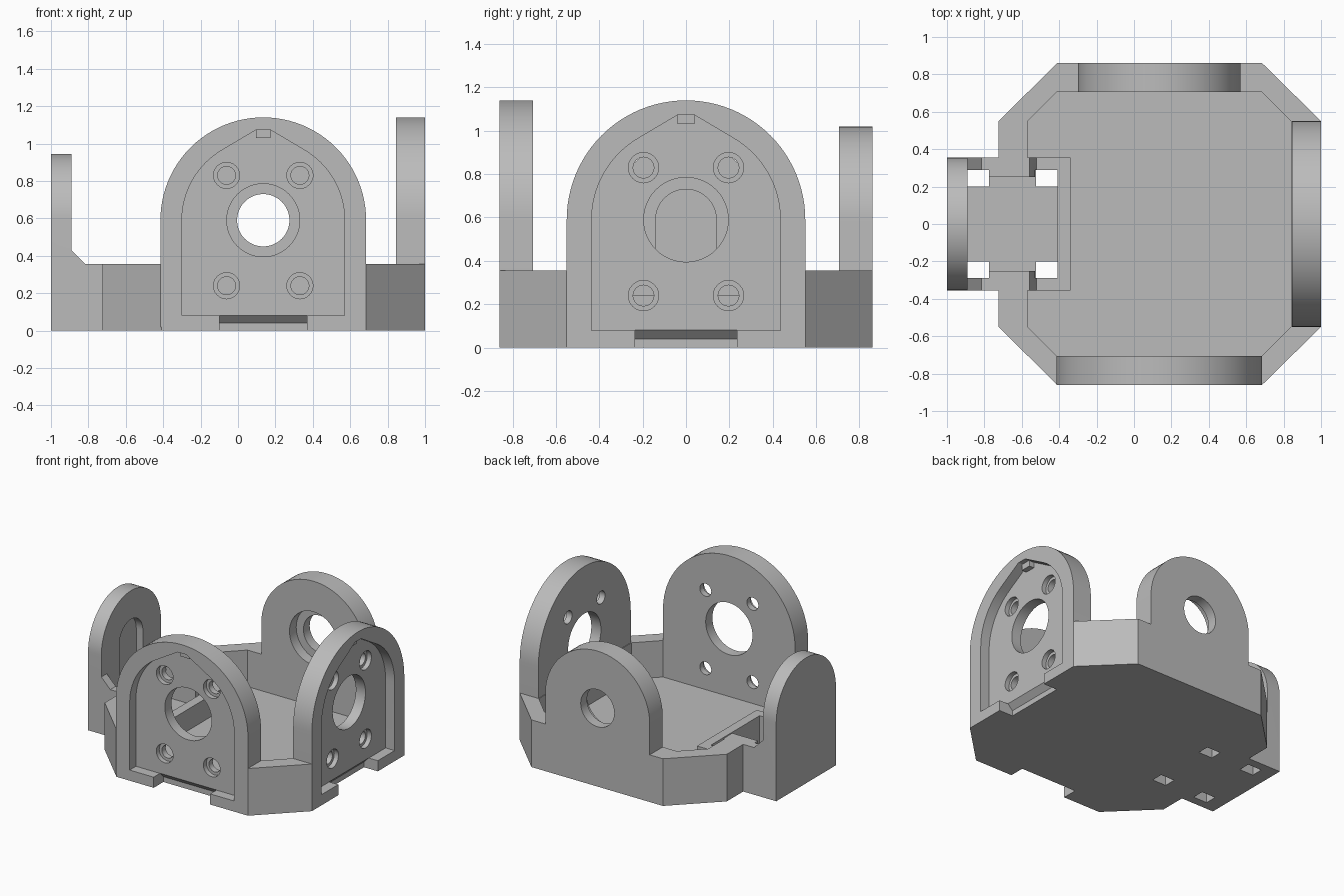
import bpy, bmesh, math

if "Cube" in bpy.data.objects:
    bpy.data.objects.remove(bpy.data.objects["Cube"])

grey = bpy.data.materials.new("plain_grey")
grey.diffuse_color = (0.5, 0.5, 0.5, 1)
grey.use_nodes = True
grey.node_tree.nodes["Principled BSDF"].inputs["Base Color"].default_value = grey.diffuse_color


def prism(name, pts, axis, a, b):
    """Extrude a 2D outline along an axis from a to b."""
    def place(u, v, t):
        return {'x': (t, u, v), 'y': (u, t, v), 'z': (u, v, t)}[axis]
    bm = bmesh.new()
    lo = [bm.verts.new(place(u, v, a)) for u, v in pts]
    hi = [bm.verts.new(place(u, v, b)) for u, v in pts]
    n = len(pts)
    bm.faces.new(lo)
    bm.faces.new(hi)
    for i in range(n):
        j = (i + 1) % n
        bm.faces.new((lo[i], lo[j], hi[j], hi[i]))
    bmesh.ops.recalc_face_normals(bm, faces=bm.faces[:])
    me = bpy.data.meshes.new(name)
    bm.to_mesh(me)
    bm.free()
    ob = bpy.data.objects.new(name, me)
    bpy.context.collection.objects.link(ob)
    me.materials.append(grey)
    return ob


def box(name, x0, x1, y0, y1, z0, z1):
    return prism(name, [(x0, y0), (x1, y0), (x1, y1), (x0, y1)], 'z', z0, z1)


def arc(c, z, r, a0, a1, n):
    return [(c + r * math.cos(math.radians(a0 + (a1 - a0) * i / n)),
             z + r * math.sin(math.radians(a0 + (a1 - a0) * i / n))) for i in range(n + 1)]


def circle(c, z, r, n=48):
    return arc(c, z, r, 0, 360, n)[:-1]


def arch(c, r, z0, zc=0.59):
    return [(c - r, z0), (c + r, z0)] + arc(c, zc, r, 0, 180, 48)


def combine(ob, tool, op):
    m = ob.modifiers.new(op, 'BOOLEAN')
    m.operation, m.solver, m.object = op, 'EXACT', tool
    bpy.context.view_layer.update()
    me = bpy.data.meshes.new_from_object(
        ob.evaluated_get(bpy.context.evaluated_depsgraph_get()))
    ob.modifiers.clear()
    ob.data = me
    bpy.data.objects.remove(tool)


def cut(ob, tool):
    combine(ob, tool, 'DIFFERENCE')


def join(ob, tool):
    combine(ob, tool, 'UNION')


# Octagonal tray
body = prism("bracket_body", [(-.41, -.86), (.685, -.86), (1, -.55), (1, .55),
             (.685, .86), (-.41, .86), (-.725, .55), (-.725, -.55)], 'z', 0, .355)
cut(body, prism("cavity", [(-.415, -.705), (.685, -.705), (.84, -.55), (.84, .55),
    (.685, .705), (-.415, .705), (-.57, .55), (-.57, -.55)], 'z', .08, 2))

# Arched walls
CX = .135
join(body, prism("front_wall", arch(CX, .55, .02), 'y', -.86, -.705))
join(body, prism("right_wall", arch(0, .55, .02), 'x', .845, 1))
join(body, prism("back_wall", arch(CX, .435, .02, .585), 'y', .705, .86))

# Back wall bore with wider inner step
cut(body, prism("bore", circle(CX, .59, .14), 'y', .5, 1))
cut(body, prism("bore_step", circle(CX, .59, .2), 'y', .5, .785))


# Servo-style mounting face, shared by the front and right walls
def mount(c, axis, s, edge):
    def at(d):                      # depth d measured inward from the outer face
        return s * (edge - d)
    face = .075
    outline = ([(c - .435, .08), (c + .435, .08)] + arc(c, .59, .435, 0, 60, 16)
               + [(c + .035, 1.075), (c - .035, 1.075)] + arc(c, .59, .435, 120, 180, 16))
    cut(body, prism("recess", outline, axis, at(-.1), at(face)))
    cut(body, prism("hole", circle(c, .59, .195), axis, at(-.1), at(.25)))
    for u in (-.196, .196):
        for z in (.24, .83):
            cut(body, prism("bolt", circle(c + u, z, .048, 24), axis, at(-.1), at(.25)))
            cut(body, prism("bolt_step", circle(c + u, z, .07, 24), axis, at(-.1), at(face + .035)))
    # undercut notch in the bottom lip
    prof = [(at(-.1), -.1), (at(-.1), .081), (at(face), .081), (at(face + .04), .04), (at(face + .04), -.1)]
    if axis == 'y':
        cut(body, prism("notch", prof, 'x', c - .235, c + .235))
    else:
        cut(body, prism("notch", prof, 'y', c - .235, c + .235))
    # little stop at the peak
    join(body, prism("stop", [(c - .04, 1.03), (c + .04, 1.03), (c + .04, 1.09), (c - .04, 1.09)],
                     axis, at(.035), at(face + .02)))


mount(CX, 'y', -1, .86)
mount(0, 'x', 1, 1)

# Left arm with rounded upright and socket frame
arm = prism("arm", [(-1, 0), (-.34, 0), (-.34, .24), (-.52, .24), (-.56, .355),
                    (-.815, .355), (-.89, .43), (-.89, 1), (-1, 1)], 'y', -.355, .355)
combine(arm, prism("arm_round", arch(0, .355, -.1), 'x', -1.2, 0), 'INTERSECT')
join(body, arm)
cut(body, box("pocket", -.85, -.41, -.25, .25, .08, 1))
for x0, x1 in ((-.89, -.775), (-.53, -.41)):
    cut(body, box("pocket_wide", x0, x1, -.29, .29, .08, 1))
for x0, x1 in ((-.89, -.775), (-.525, -.41)):
    for s in (-1, 1):
        y0, y1 = sorted((s * .2, s * .29))
        cut(body, box("clip_hole", x0, x1, y0, y1, -.1, .2))
# Blind slot on the inside of the upright
cut(body, prism("slot", [(-.14, .3), (.14, .3)] + arc(0, .59, .14, 0, 180, 24), 'x', -.945, -.8))

# Shading
body.data.materials.clear()
body.data.materials.append(grey)
bpy.context.view_layer.objects.active = body
body.select_set(True)
bpy.ops.object.shade_smooth_by_angle(angle=math.radians(25))
